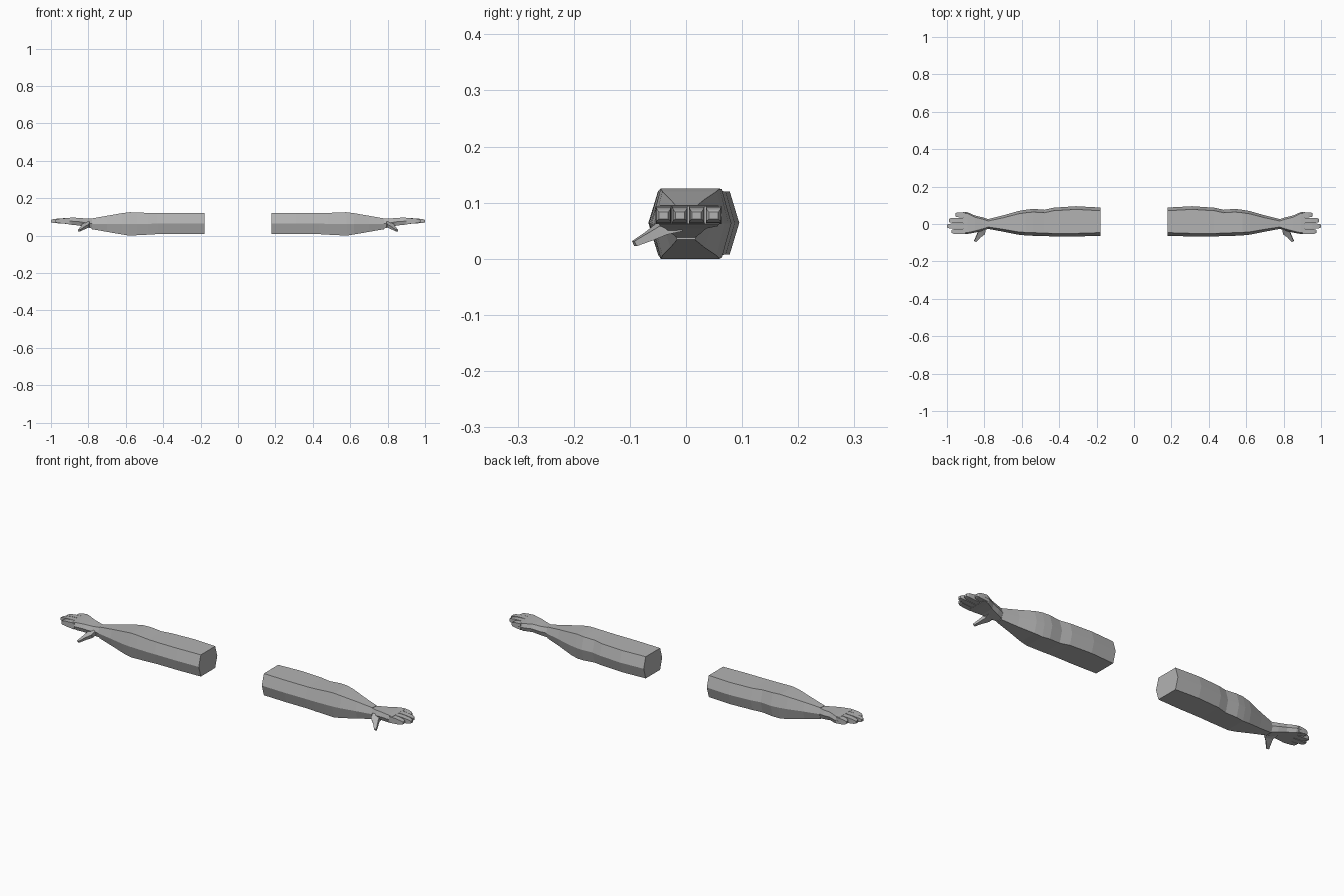
import bpy, bmesh
from mathutils import Vector

if "Cube" in bpy.data.objects:
    bpy.data.objects.remove(bpy.data.objects["Cube"])

skin = bpy.data.materials.new("grey")
skin.diffuse_color = (0.45, 0.45, 0.45, 1)
skin.use_nodes = True
skin.node_tree.nodes["Principled BSDF"].inputs["Base Color"].default_value = skin.diffuse_color


def loft(name, rings):
    """Skin a list of closed rings, cap both ends and mirror to the other side."""
    bm = bmesh.new()
    loops = [[bm.verts.new(p) for p in ring] for ring in rings]
    for a, b in zip(loops, loops[1:]):
        n = len(a)
        for i in range(n):
            j = (i + 1) % n
            bm.faces.new((a[i], a[j], b[j], b[i]))
    bm.faces.new(loops[0])
    bm.faces.new(loops[-1])
    bmesh.ops.recalc_face_normals(bm, faces=bm.faces)
    mesh = bpy.data.meshes.new(name)
    bm.to_mesh(mesh)
    bm.free()
    mesh.materials.append(skin)
    ob = bpy.data.objects.new(name, mesh)
    bpy.context.collection.objects.link(ob)
    mod = ob.modifiers.new("mirror", 'MIRROR')
    mod.use_mirror_merge = False
    return ob


def hexagon(x, front, back, low, high, inset):
    """Six-sided section with flat top and bottom, pointed at front and back."""
    mid = (low + high) / 2
    return [(x, front, mid), (x, front + inset, high), (x, back - inset, high),
            (x, back, mid), (x, back - inset, low), (x, front + inset, low)]


def box_ring(x, y0, y1, z0, z1):
    return [(x, y0, z0), (x, y1, z0), (x, y1, z1), (x, y0, z1)]


# Arm: sleeve-like hexagonal tube from the upper arm to the wrist
arm = [
    (0.18, -0.063, 0.088, 0.008, 0.120, 0.017),
    (0.31, -0.067, 0.095, 0.008, 0.120, 0.017),
    (0.43, -0.066, 0.087, 0.008, 0.120, 0.016),
    (0.48, -0.065, 0.076, 0.005, 0.121, 0.016),
    (0.54, -0.063, 0.081, 0.002, 0.124, 0.017),
    (0.58, -0.061, 0.076, 0.000, 0.125, 0.016),
    (0.62, -0.057, 0.069, 0.006, 0.120, 0.015),
    (0.70, -0.041, 0.046, 0.020, 0.106, 0.013),
    (0.78, -0.026, 0.026, 0.034, 0.092, 0.010),
]
loft("arm", [hexagon(*r) for r in arm])

# Palm: narrow at the wrist, broad and flat at the knuckles
palm = [
    (0.775, -0.024, 0.024, 0.037, 0.090, 0.009),
    (0.81, -0.036, 0.036, 0.045, 0.091, 0.010),
    (0.85, -0.046, 0.045, 0.054, 0.095, 0.009),
    (0.89, -0.053, 0.063, 0.058, 0.096, 0.007),
    (0.915, -0.053, 0.064, 0.062, 0.094, 0.005),
]
loft("palm", [hexagon(*r) for r in palm])

# Fingers: tapered blocks with small gaps between them
fingers = {"index_finger": (-0.040, 0.975), "middle_finger": (-0.011, 1.0),
           "ring_finger": (0.019, 0.990), "little_finger": (0.049, 0.955)}
for name, (y, tip) in fingers.items():
    rings = []
    for t, w, z0, z1 in ((0, 0.014, 0.062, 0.094), (0.55, 0.0135, 0.065, 0.092),
                         (0.88, 0.012, 0.068, 0.088), (1, 0.008, 0.071, 0.083)):
        rings.append(box_ring(0.90 + (tip - 0.90) * t, y - w, y + w, z0, z1))
    loft(name, rings)

# Thumb: bent down and forward from the side of the palm
path = [((0.815, -0.020, 0.062), 0.024, 0.014), ((0.815, -0.045, 0.052), 0.019, 0.010),
        ((0.832, -0.066, 0.040), 0.011, 0.008), ((0.849, -0.092, 0.027), 0.006, 0.005)]
rings = []
for c, w, h in path:
    c = Vector(c)
    across, up = Vector((0.93, 0.36, 0)), Vector((0, -0.4, 0.9))
    rings.append([c + across * w * a + up * h * b
                  for a, b in ((-1, -1), (1, -1), (1, 1), (-1, 1))])
loft("thumb", rings)
